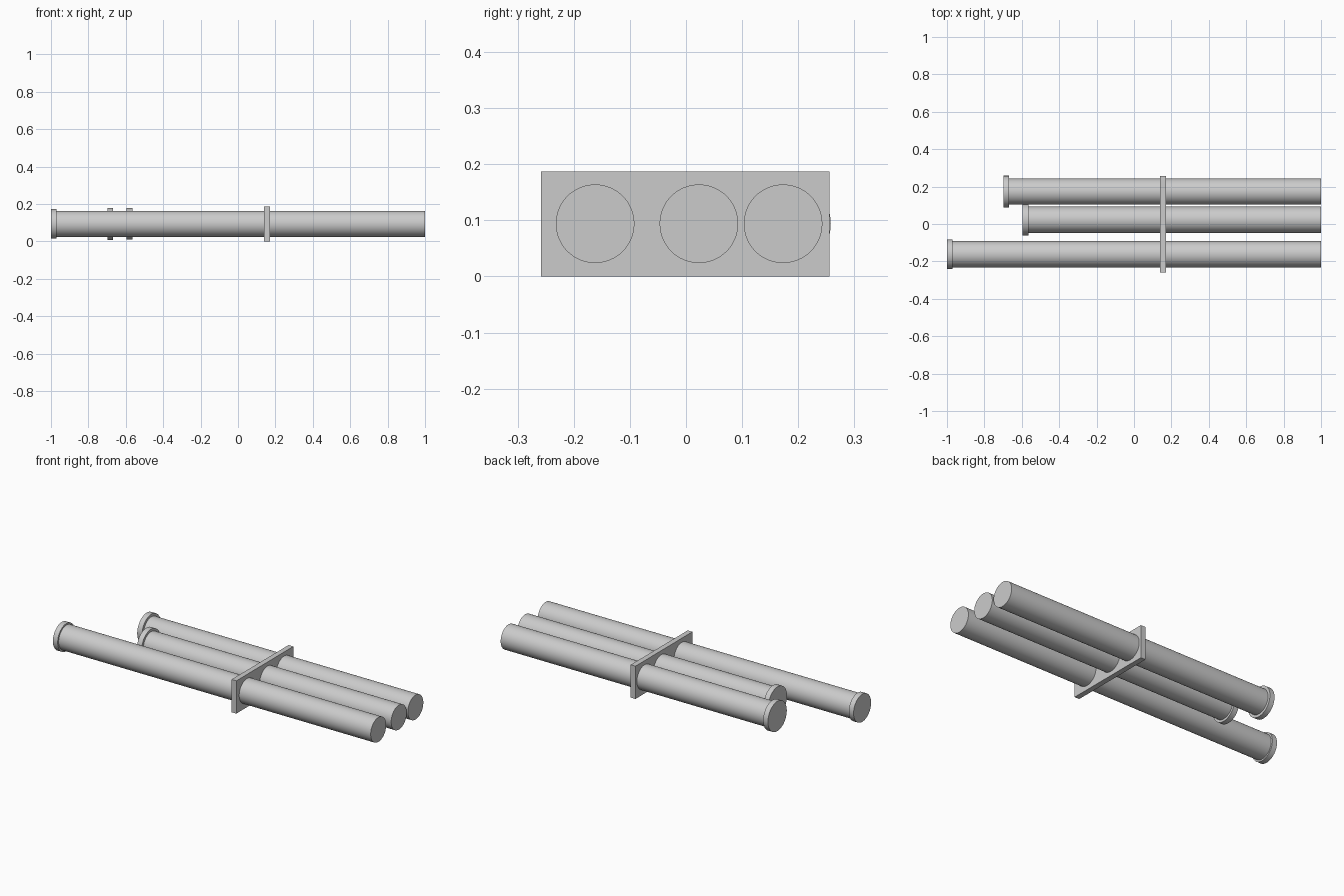
import bpy
import math

if "Cube" in bpy.data.objects:
    bpy.data.objects.remove(bpy.data.objects["Cube"])

Z = 0.094        # height of the pipe axes
PIPE_R = 0.07
END_X = 1.0      # shared plain end of all pipes
CAP_LEN = 0.03


def rod(name, x0, x1, y, radius):
    """Closed cylinder lying along x."""
    bpy.ops.mesh.primitive_cylinder_add(
        vertices=64, radius=radius, depth=x1 - x0,
        location=((x0 + x1) / 2, y, Z), rotation=(0, math.pi / 2, 0))
    obj = bpy.context.object
    obj.name = name
    bpy.ops.object.shade_smooth_by_angle(angle=math.radians(30))
    return obj


# Pipes of different length, each with a wider end cap
for name, y, start, cap_r in (
        ("long", -0.162, -1.0, 0.079),
        ("short", 0.023, -0.595, 0.084),
        ("medium", 0.173, -0.698, 0.085)):
    rod(name + "_pipe", start + CAP_LEN / 2, END_X, y, PIPE_R)
    rod(name + "_end_cap", start, start + CAP_LEN, y, cap_r)

# Plate that holds the three pipes together
bpy.ops.mesh.primitive_cube_add(size=1, location=(0.155, -0.001, 0.0935))
plate = bpy.context.object
plate.name = "bracket_plate"
plate.scale = (0.03, 0.514, 0.187)
bpy.ops.object.transform_apply(location=False, rotation=False, scale=True)
